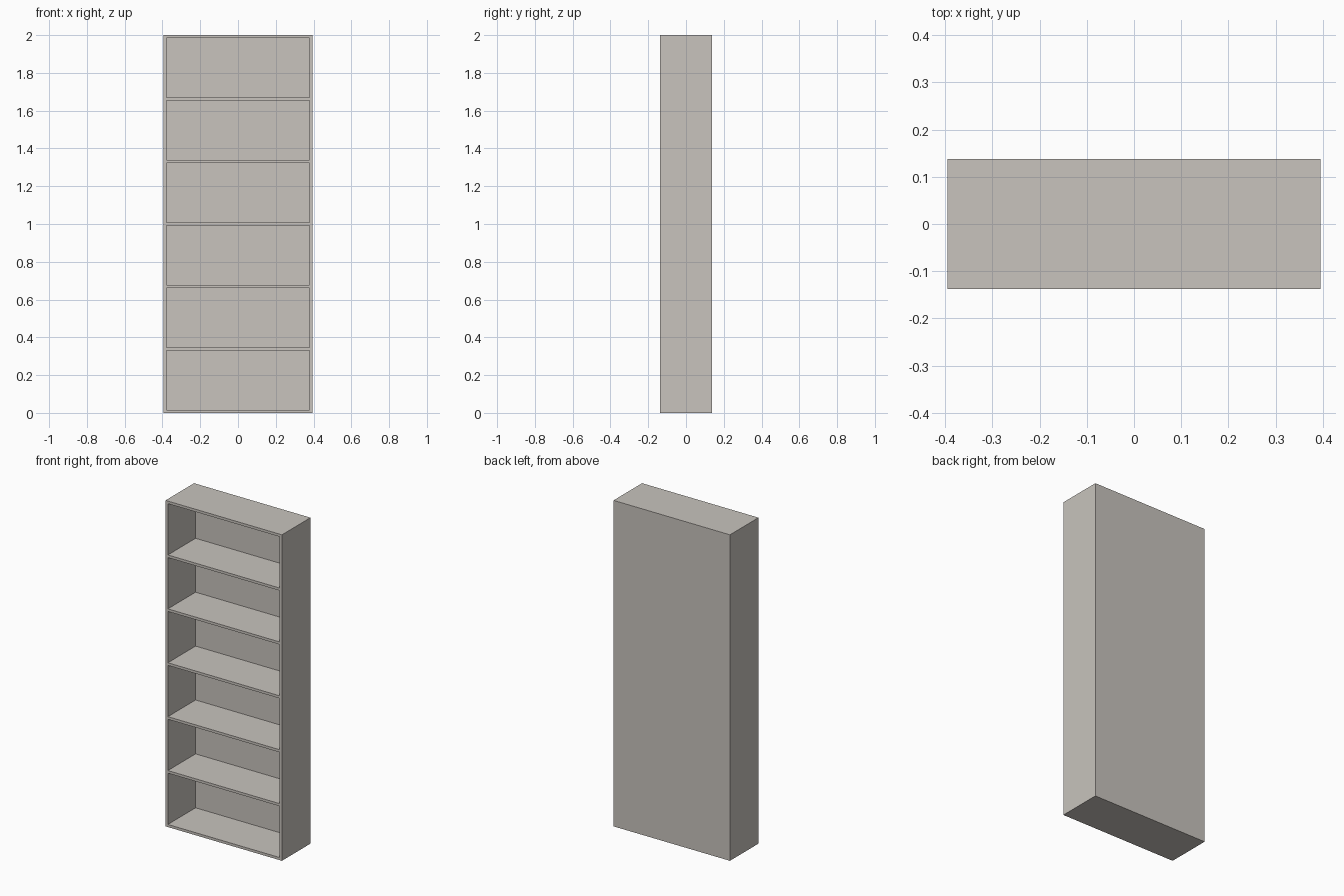
import bpy

cube = bpy.data.objects.get("Cube")
if cube:
    bpy.data.objects.remove(cube, do_unlink=True)

WIDTH, DEPTH, HEIGHT = 0.79, 0.276, 2.0
BOARD = 0.016
BACK = 0.008
SHELVES = 5

paint = bpy.data.materials.new("warm_grey")
paint.use_nodes = True
colour = (0.58, 0.55, 0.51, 1)
paint.diffuse_color = colour
paint.node_tree.nodes["Principled BSDF"].inputs["Base Color"].default_value = colour


def board(name, size, centre):
    """Add a flat rectangular board of the given size."""
    bpy.ops.mesh.primitive_cube_add(size=1, location=centre)
    obj = bpy.context.object
    obj.name = name
    obj.scale = size
    bpy.ops.object.transform_apply(location=False, rotation=False, scale=True)
    obj.data.materials.append(paint)
    return obj


inner_width = WIDTH - 2 * BOARD
inner_height = HEIGHT - 2 * BOARD

# Top and bottom run the full width and cap the sides
board("top_panel", (WIDTH, DEPTH, BOARD), (0, 0, HEIGHT - BOARD / 2))
board("bottom_panel", (WIDTH, DEPTH, BOARD), (0, 0, BOARD / 2))

# Sides
for name, side in (("left_side", 1), ("right_side", -1)):
    board(name, (BOARD, DEPTH, inner_height),
          (side * (WIDTH - BOARD) / 2, 0, HEIGHT / 2))

# Thin back, set between the sides
board("back_panel", (inner_width, BACK, inner_height),
      (0, (DEPTH - BACK) / 2, HEIGHT / 2))

# Evenly spaced shelves, flush with the front
pitch = (HEIGHT - BOARD) / (SHELVES + 1)
for i in range(1, SHELVES + 1):
    board(f"shelf_{i}", (inner_width, DEPTH - BACK, BOARD),
          (0, -BACK / 2, BOARD / 2 + i * pitch))
